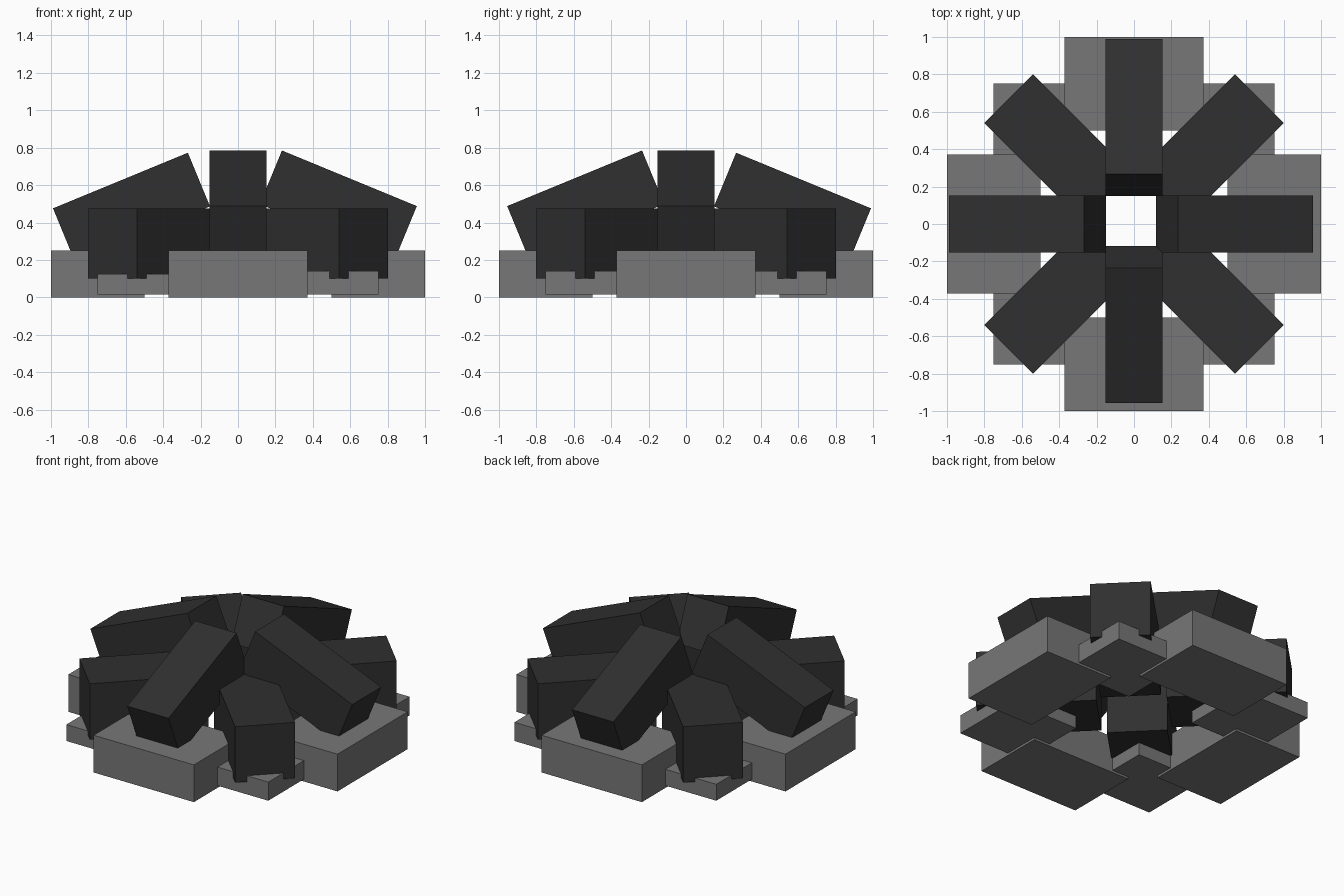
import bpy
import bmesh
from math import radians, sin, cos, atan2
from mathutils import Matrix, Vector

cube = bpy.data.objects.get("Cube")
if cube:
    bpy.data.objects.remove(cube, do_unlink=True)


def make_material(name, value):
    mat = bpy.data.materials.new(name)
    mat.use_nodes = True
    color = (value, value, value, 1.0)
    mat.diffuse_color = color
    bsdf = mat.node_tree.nodes["Principled BSDF"]
    bsdf.inputs["Base Color"].default_value = color
    bsdf.inputs["Roughness"].default_value = 0.9
    return mat


stone_grey = make_material("stone grey", 0.185)
charred_wood = make_material("charred wood", 0.029)


def add_box(name, size, center, mat, rotation=Matrix.Identity(4)):
    """Flat-sided block of the given size, turned about its own centre."""
    bm = bmesh.new()
    bmesh.ops.create_cube(bm, size=1.0, matrix=Matrix.Diagonal((*size, 1.0)))
    mesh = bpy.data.meshes.new(name)
    bm.to_mesh(mesh)
    bm.free()
    mesh.materials.append(mat)
    obj = bpy.data.objects.new(name, mesh)
    obj.matrix_world = Matrix.Translation(center) @ rotation
    bpy.context.collection.objects.link(obj)
    return obj


# Four large stones and four leaning logs, one of each per side
TILT = radians(22.4)
LENGTH, WIDTH, THICK = 0.78, 0.307, 0.31
sides = {
    "left": (1, 0, 0.235, 0.785),
    "back": (0, 1, 0.268, 0.773),
    "right": (-1, 0, 0.268, 0.773),
    "front": (0, -1, 0.235, 0.785),
}
for side, (dx, dy, inner, top) in sides.items():
    out = Vector((dx, dy, 0))
    turn = Matrix.Rotation(atan2(dy, dx), 4, "Z")
    add_box(side + "_large_stone", (0.5, 0.745, 0.25),
            out * 0.75 + Vector((0, 0, 0.125)), stone_grey, turn)
    # The log hangs from its raised inner top edge
    reach = inner + LENGTH / 2 * cos(TILT) - THICK / 2 * sin(TILT)
    height = top - LENGTH / 2 * sin(TILT) - THICK / 2 * cos(TILT)
    add_box(side + "_leaning_log", (LENGTH, WIDTH, THICK),
            out * reach + Vector((0, 0, height)), charred_wood,
            turn @ Matrix.Rotation(TILT, 4, "Y"))

# Four small corner stones, each carrying a level diagonal log
LOG_IN, LOG_OUT = 0.215, 0.948
for sx, x_name in ((1, "left"), (-1, "right")):
    for sy, y_name in ((1, "back"), (-1, "front")):
        name = y_name + "_" + x_name
        base, top = 0.015, 0.14 if sx > 0 else 0.125
        add_box(name + "_small_stone", (0.5, 0.5, top - base),
                (sx * 0.5, sy * 0.5, (base + top) / 2), stone_grey)
        out = Vector((sx, sy, 0)).normalized()
        add_box(name + "_level_log", (LOG_OUT - LOG_IN, 0.37, 0.375),
                out * (LOG_IN + LOG_OUT) / 2 + Vector((0, 0, 0.287)),
                charred_wood, Matrix.Rotation(atan2(sy, sx), 4, "Z"))
